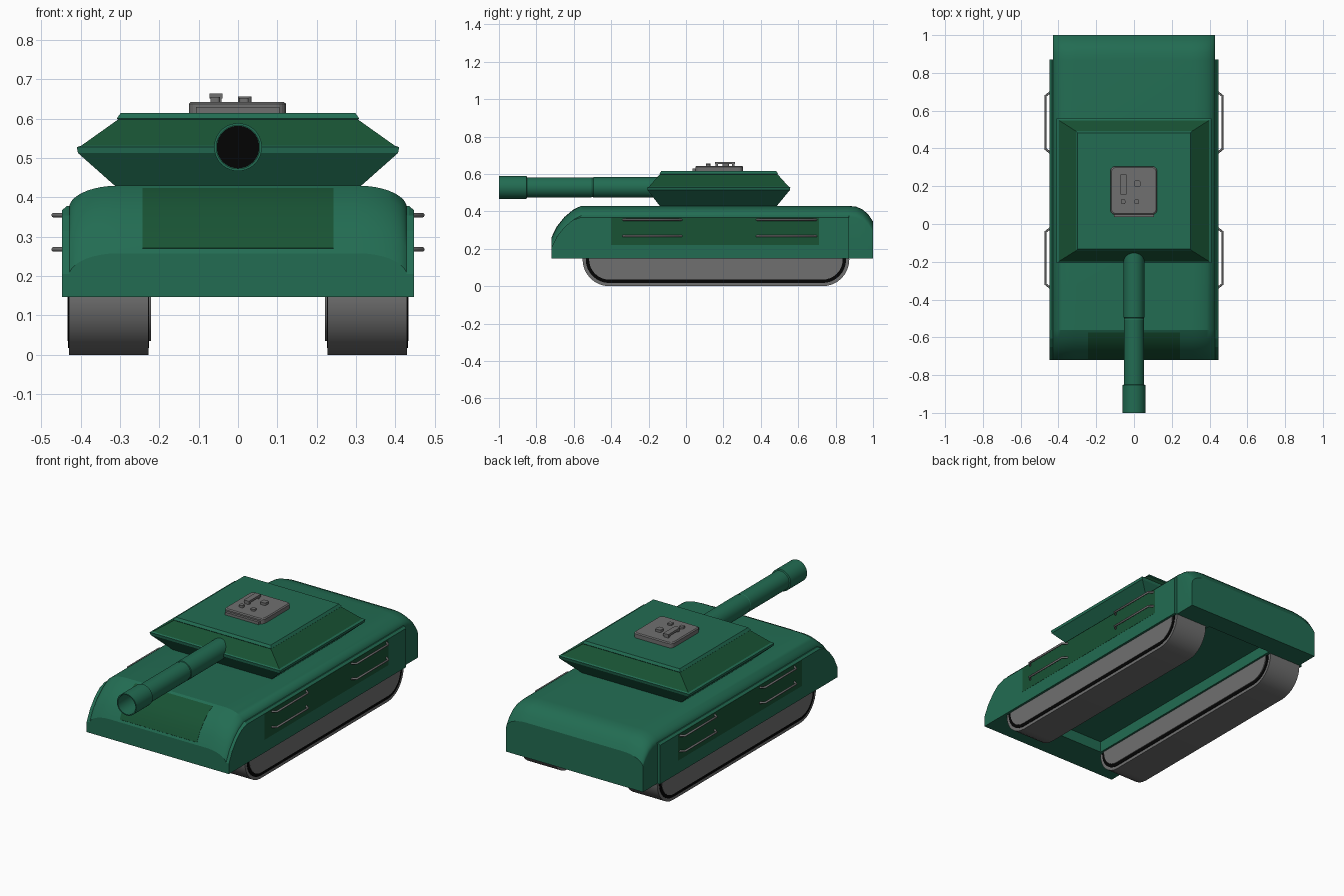
import bpy, bmesh, math

if "Cube" in bpy.data.objects:
    bpy.data.objects.remove(bpy.data.objects["Cube"])


def material(name, rgb):
    m = bpy.data.materials.new(name)
    m.diffuse_color = (*rgb, 1)
    m.use_nodes = True
    m.node_tree.nodes["Principled BSDF"].inputs["Base Color"].default_value = m.diffuse_color
    return m


GREEN = material("green", (0.016, 0.15, 0.085))
DARK = material("dark_green", (0.009, 0.085, 0.034))
GREY = material("dark_grey", (0.16, 0.16, 0.16))
BLACK = material("black", (0.001, 0.001, 0.001))


def make(name, verts, faces, mats=(), mirror=False, smooth=None):
    me = bpy.data.meshes.new(name)
    me.from_pydata(verts, [], faces)
    bm = bmesh.new()
    bm.from_mesh(me)
    bmesh.ops.remove_doubles(bm, verts=bm.verts, dist=1e-5)
    bmesh.ops.recalc_face_normals(bm, faces=bm.faces)
    bm.to_mesh(me)
    bm.free()
    ob = bpy.data.objects.new(name, me)
    bpy.context.collection.objects.link(ob)
    for m in mats:
        me.materials.append(m)
    if mirror:
        mod = ob.modifiers.new("mirror", 'MIRROR')
        mod.use_mirror_merge = False
    if smooth:
        bpy.ops.object.select_all(action='DESELECT')
        bpy.context.view_layer.objects.active = ob
        ob.select_set(True)
        bpy.ops.object.shade_smooth_by_angle(angle=math.radians(smooth))
    return ob


def loft(name, rings, mats=(), **kw):
    """Skin closed rings of equal length and cap both ends."""
    n = len(rings[0])
    verts = [v for r in rings for v in r]
    faces = [(i * n + j, i * n + (j + 1) % n, (i + 1) * n + (j + 1) % n, (i + 1) * n + j)
             for i in range(len(rings) - 1) for j in range(n)]
    faces += [tuple(range(n)), tuple(range(len(verts) - n, len(verts)))]
    return make(name, verts, faces, mats, **kw)


def prism(name, pts, xs, mats=(), **kw):
    """Side profile (y, z) stretched along x."""
    return loft(name, [[(x, y, z) for y, z in pts] for x in xs], mats, **kw)


def box(name, x0, x1, y0, y1, z0, z1, mats=(), **kw):
    return prism(name, [(y0, z0), (y1, z0), (y1, z1), (y0, z1)], (x0, x1), mats, **kw)


def lathe(name, prof, zc, mats=(), n=40, **kw):
    """Profile (r, y) turned about the y axis at height zc."""
    rings = [[(r * math.cos(2 * math.pi * k / n), y, zc + r * math.sin(2 * math.pi * k / n))
              for k in range(n)] for r, y in prof]
    return loft(name, rings, mats, **kw)


def round_rect(x0, x1, y0, y1, r, z, n=5):
    out = []
    for cx, cy, a in ((x1 - r, y1 - r, 0), (x0 + r, y1 - r, 90),
                      (x0 + r, y0 + r, 180), (x1 - r, y0 + r, 270)):
        for k in range(n + 1):
            t = math.radians(a + 90 * k / n)
            out.append((cx + r * math.cos(t), cy + r * math.sin(t), z))
    return out


# Hull: crowned cross-section swept along the curved side outline
FRONT = [(-.72, .258), (-.69, .318), (-.65, .368), (-.605, .406), (-.56, .43)]
REAR = [(.865, .43), (.91, .425), (.945, .410), (.975, .383), (1.0, .345)]
half = [(.43 - .125 * (1 - math.sin(math.radians(a))),
         .058 * (1 - math.cos(math.radians(a)))) for a in range(90, -1, -10)]
# half runs from the flat top (a=90 reversed below) to the side edge
half = [(.305 + .125 * math.sin(math.radians(a)),
         .058 * (1 - math.cos(math.radians(a)))) for a in range(0, 91, 10)]
crown = [(-x, d) for x, d in reversed(half)] + half
rings = [[(-.43, y, .147)] + [(x, y, z - d) for x, d in crown] + [(.43, y, .147)]
         for y, z in FRONT + REAR]
hull = loft("hull", rings, [GREEN], smooth=24)

# Belly recess between the tracks
cutter = box("belly_cutter", -.21, .21, -.53, .88, .05, .21, [GREEN])
cutter.hide_render = True
cutter.hide_viewport = True
cut = hull.modifiers.new("belly", 'BOOLEAN')
cut.object = cutter
cut.operation = 'DIFFERENCE'
cut.solver = 'EXACT'

# Dark panel on the sloped nose
nose = [(-.714, .27)] + FRONT[1:4] + [(-.574, .4225)]
prism("nose_panel", [(y - .001, z + .001) for y, z in nose]
      + [(y + .01, z - .012) for y, z in reversed(nose)], (-.243, .243), [DARK], smooth=24)

# Side skirts with dark panels
top = [(y, z - .052) for y, z in FRONT]
skirt = [(.872, .147), (-.72, .147)] + top + [(.872, .378)]
inner = [(y, min(z, .368)) for y, z in skirt]
loft("side_skirt", [[(.40, y, z) for y, z in skirt], [(.435, y, z) for y, z in skirt],
                    [(.447, y, z) for y, z in inner]], [GREEN], mirror=True)
box("side_panel", .44, .448, -.40, .71, .22, .368, [DARK], mirror=True)

# Grab rails on both sides
for s in (-1, 1):
    for y0, y1 in ((-.34, -.02), (.375, .70)):
        for z in (.355, .268):
            cu = bpy.data.curves.new("grab_rail", 'CURVE')
            cu.dimensions = '3D'
            cu.bevel_depth = .006
            cu.bevel_resolution = 2
            cu.use_fill_caps = True
            cu.materials.append(GREY)
            sp = cu.splines.new('POLY')
            pts = [(.44, y0), (.469, y0 + .022), (.469, y1 - .022), (.44, y1)]
            sp.points.add(3)
            for p, (x, y) in zip(sp.points, pts):
                p.co = (s * x, y, z, 1)
            bpy.context.collection.objects.link(bpy.data.objects.new("grab_rail", cu))


# Tracks: belt, dark groove, raised inner plate
def capsule(r, y0=-.41, y1=.73, zc=.143, n=16):
    return [(c + r * math.cos(math.radians(a + 180 * k / n)),
             zc + r * math.sin(math.radians(a + 180 * k / n)))
            for c, a in ((y1, -90), (y0, 90)) for k in range(n + 1)]


prism("track_belt", capsule(.143), (.228, .430), [GREY], mirror=True, smooth=30)
prism("track_groove", capsule(.126), (.226, .432), [BLACK], mirror=True, smooth=30)
prism("track_plate", capsule(.108), (.221, .434), [GREY], mirror=True, smooth=30)

# Turret: stacked rectangles, dark sloped flanks
levels = [(.42, .302, -.133, .478), (.513, .407, -.205, .555), (.528, .410, -.207, .558),
          (.532, .398, -.198, .549), (.598, .305, -.140, .490), (.601, .308, -.142, .492),
          (.615, .298, -.132, .483)]
turret = loft("turret", [[(-h, a, z), (h, a, z), (h, b, z), (-h, b, z)]
                         for z, h, a, b in levels], [GREEN, DARK])
for f in turret.data.polygons:
    if .54 < f.center.z < .59:
        f.material_index = 1

# Gun barrel with hollow muzzle
lathe("gun_barrel", [(.040, -.08), (.055, -.08), (.055, -.495), (.052, -.498), (.052, -.504),
                     (.054, -.507), (.054, -.85), (.061, -.853), (.061, -1.0), (.055, -1.0),
                     (.055, -.87), (.04, -.87)], .528, [GREEN], smooth=30)
lathe("bore", [(.054, -.872), (.054, -.868)], .528, [BLACK])

# Roof hatch with lid, hinge lip, handle and knobs
loft("hatch", [round_rect(-.125, .122, .05, .305, .025, .61),
               round_rect(-.125, .122, .05, .305, .025, .638),
               round_rect(-.119, .116, .056, .299, .022, .643)], [GREY])
box("hatch_lip", -.107, .105, .036, .06, .61, .630, [GREY])
box("hatch_handle", -.072, -.04, .155, .262, .652, .664, [GREY])
for y in (.158, .245):
    box("handle_post", -.070, -.042, y, y + .014, .64, .655, [GREY])
for x, y, r, z in ((.017, .213, .017, .657), (-.058, .118, .012, .655), (.015, .118, .012, .653)):
    loft("hatch_knob", [round_rect(x - r, x + r, y - r, y + r, r * .5, h, 3)
                        for h in (.64, z)], [GREY])
